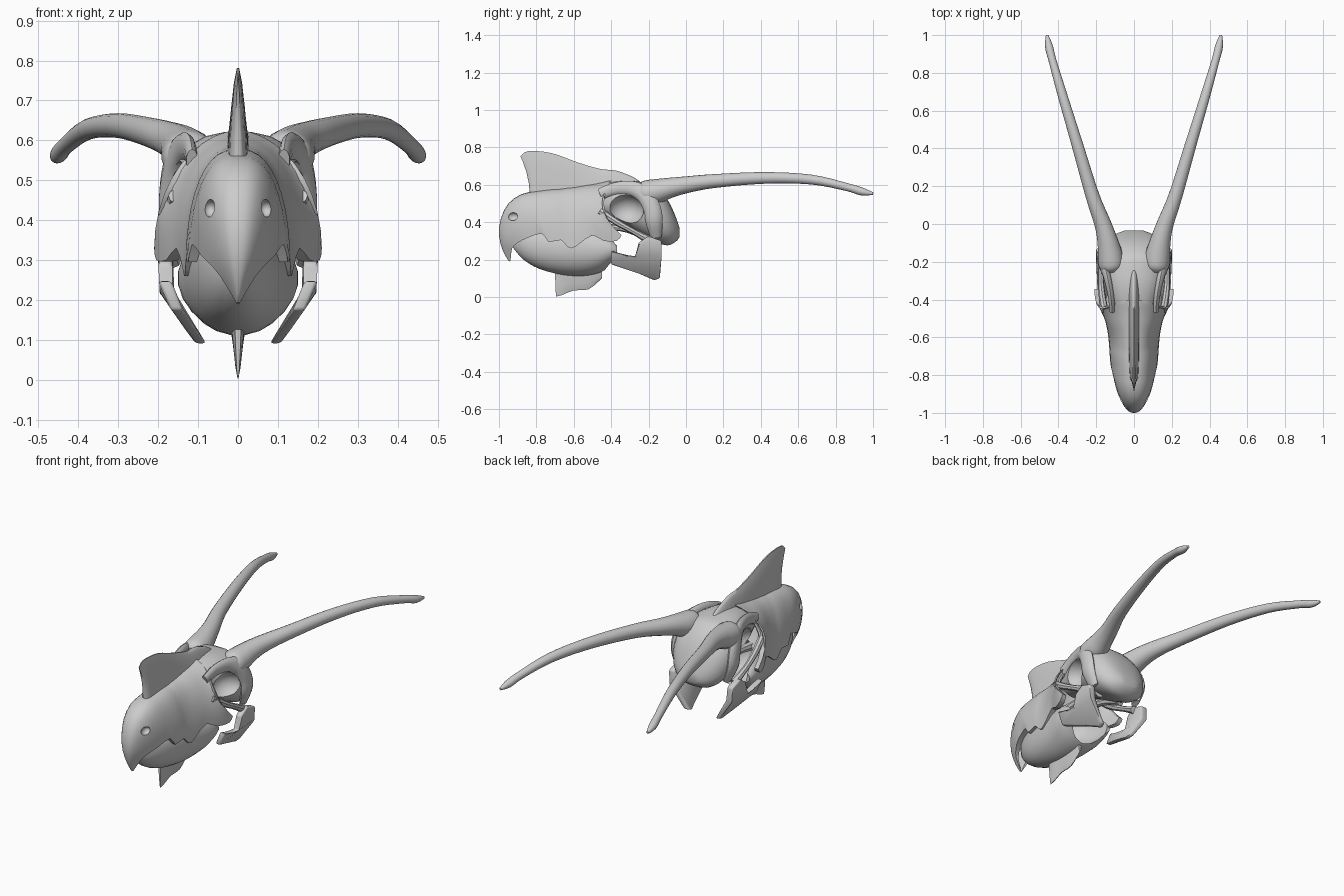
import bpy
import bmesh
from math import sin, cos, pi, radians
from mathutils import Vector

if "Cube" in bpy.data.objects:
    bpy.data.objects.remove(bpy.data.objects["Cube"], do_unlink=True)

bone = bpy.data.materials.new("bone_grey")
bone.use_nodes = True
bone.diffuse_color = (.6, .6, .6, 1)
bone.node_tree.nodes["Principled BSDF"].inputs["Base Color"].default_value = (.6, .6, .6, 1)


def spline(points, steps=3):
    """Smooth curve through tuples of any length."""
    result = []
    last = len(points) - 1
    for i in range(last):
        group = list(zip(points[max(i - 1, 0)], points[i], points[i + 1], points[min(i + 2, last)]))
        for s in range(steps):
            t = s / steps
            result.append([b + t * (c - a) / 2 + t * t * (a - 2.5 * b + 2 * c - d / 2)
                           + t ** 3 * (1.5 * (b - c) + (d - a) / 2) for a, b, c, d in group])
    return result + [list(points[last])]


def activate(obj):
    bpy.ops.object.select_all(action='DESELECT')
    obj.select_set(True)
    bpy.context.view_layer.objects.active = obj


def finish(bm, name, mirror=False, angle=42):
    bmesh.ops.recalc_face_normals(bm, faces=bm.faces)
    mesh = bpy.data.meshes.new(name)
    bm.to_mesh(mesh)
    bm.free()
    mesh.materials.append(bone)
    obj = bpy.data.objects.new(name, mesh)
    bpy.context.collection.objects.link(obj)
    activate(obj)
    if mirror:
        obj.modifiers.new("Mirror", 'MIRROR').use_axis = (True, False, False)
        bpy.ops.object.modifier_apply(modifier="Mirror")
    bpy.ops.object.shade_smooth_by_angle(angle=radians(angle))
    return obj


def loft(rings, name, mirror=False, angle=42):
    """Skin closed rings and close both ends with strips of quads."""
    bm = bmesh.new()
    rows = [[bm.verts.new(p) for p in ring] for ring in rings]
    n = len(rows[0])
    for low, high in zip(rows, rows[1:]):
        for i in range(n):
            j = (i + 1) % n
            bm.faces.new((low[i], low[j], high[j], high[i]))
    for row in (rows[0], rows[-1]):
        for i in range(n // 2 - 1):
            bm.faces.new((row[i], row[i + 1], row[n - 2 - i], row[n - 1 - i]))
    return finish(bm, name, mirror, angle)


def power(value, exponent):
    return abs(value) ** exponent * (1 if value > 0 else -1)


def hull(stations, name, sides=24, square=.85):
    """Rounded body from (y, top, bottom, half width)."""
    rings = []
    for y, top, bottom, width in spline(stations):
        ring = []
        for i in range(sides):
            a = 2 * pi * (i + .5) / sides
            ring.append((width * power(cos(a), square), y,
                         (top + bottom) / 2 + (top - bottom) / 2 * power(sin(a), square)))
        rings.append(ring)
    return loft(rings, name)


def tube(points, name, sides=14, steps=4, flat=1):
    """Mirrored pair of tapering rods through (x, y, z, radius)."""
    path = spline(points, steps)
    rings = []
    for i, (x, y, z, radius) in enumerate(path):
        before, after = path[max(i - 1, 0)], path[min(i + 1, len(path) - 1)]
        tangent = (Vector(after[:3]) - Vector(before[:3])).normalized()
        side = tangent.cross(Vector((1, 0, 0))).normalized()
        out = side.cross(tangent)
        rings.append([Vector((x, y, z)) + radius * (cos(a) * side + flat * sin(a) * out)
                      for a in (2 * pi * k / sides for k in range(sides))])
    return loft(rings, name, mirror=True)


def fin(stations, name):
    """Thin blade from (root y, root z, edge y, edge z, half thickness)."""
    rings = []
    for ry, rz, ey, ez, width in spline(stations):
        half = [(width * k, ry + (ey - ry) * f * f, rz + (ez - rz) * f)
                for f, k in ((0, 1), (.3, .85), (.6, .62), (.85, .4), (1, .12))]
        rings.append(half + [(-x, y, z) for x, y, z in reversed(half)])
    return loft(rings, name, angle=60)


def carve(target, centre, size):
    """Scoop an ellipsoid, or a mirrored pair when off centre, out of a part."""
    bm = bmesh.new()
    bmesh.ops.create_uvsphere(bm, u_segments=20, v_segments=12, radius=1)
    for v in bm.verts:
        v.co = Vector(centre) + Vector([a * b for a, b in zip(v.co, size)])
    cutter = finish(bm, "scoop", mirror=centre[0] > 0)
    cutter.hide_render = True
    cut = target.modifiers.new("Scoop", 'BOOLEAN')
    cut.operation, cut.object = 'DIFFERENCE', cutter
    activate(target)
    bpy.ops.object.modifier_apply(modifier="Scoop")
    bpy.ops.object.shade_smooth_by_angle(angle=radians(42))
    bpy.data.objects.remove(cutter, do_unlink=True)


# Upper beak: ridge line, toothed lower edge and half width
ridge = [(-.95, .195), (-.98, .25), (-1, .33), (-.99, .42), (-.95, .5), (-.88, .55),
         (-.8, .567), (-.72, .577), (-.67, .58), (-.64, .585), (-.59, .59), (-.53, .6),
         (-.47, .61), (-.42, .622), (-.4, .625)]
edge = [(-.94, .19), (-.935, .22), (-.93, .26), (-.9, .29), (-.85, .315), (-.77, .34),
        (-.735, .295), (-.67, .305), (-.64, .275), (-.61, .26), (-.57, .285), (-.5, .33),
        (-.44, .3), (-.37, .3), (-.345, .33)]
widths = [.003, .02, .045, .07, .095, .115, .125, .13, .132, .135, .14, .155, .18, .205, .21]
stations = spline([r + e + (w,) for r, e, w in zip(ridge, edge, widths)], 2)
rings = []
for i, (ry, rz, ey, ez, width) in enumerate(stations):
    t = i / (len(stations) - 1)
    bow = .075 * t ** 8
    # the section turns from round to tent shaped toward the rear
    bulge = .78 + .3 * t ** 4

    def arch(scale, drop):
        arc = []
        for k in range(-10, 11):
            a = k * pi / 20
            f = drop + (1 - drop) * (1 - cos(a))
            arc.append((scale * width * power(sin(a), bulge) if k else 0,
                        ry + (ey - ry) * f - bow * sin(pi * f), rz + (ez - rz) * f))
        return arc
    rings.append(arch(1, 0) + arch(.55 + .33 * t, .12 - .06 * t)[::-1])
upper_beak = loft(rings, "upper_beak")

# Nostrils
carve(upper_beak, (.07, -.925, .43), (.02, .03, .022))

# Lower beak, hollow at the back
lower_beak = hull([(-.93, .33, .27, .008), (-.87, .37, .2, .06), (-.78, .39, .148, .097),
                   (-.66, .4, .118, .12), (-.55, .4, .112, .135), (-.46, .38, .13, .15),
                   (-.4, .34, .17, .15), (-.37, .3, .2, .14)], "lower_beak", square=.95)
carve(lower_beak, (0, -.38, .28), (.125, .22, .14))

# Crest and chin spike
fin([(-.835, .54, -.885, .752, .008), (-.81, .54, -.845, .78, .022), (-.7, .56, -.72, .77, .027),
     (-.58, .57, -.58, .72, .028), (-.46, .58, -.46, .685, .03), (-.36, .59, -.37, .675, .03),
     (-.27, .58, -.27, .635, .025), (-.22, .57, -.23, .6, .01)], "crest")
fin([(-.7, .15, -.695, .003, .008), (-.66, .15, -.665, .01, .016), (-.6, .14, -.6, .035, .018),
     (-.52, .14, -.52, .042, .018), (-.45, .15, -.45, .1, .012)], "chin_spike")

# Cranium with hollow eye sockets
cranium = hull([(-.5, .585, .45, .09), (-.42, .61, .42, .12), (-.33, .622, .38, .152),
                (-.25, .618, .335, .17), (-.17, .6, .295, .178), (-.1, .525, .275, .15),
                (-.055, .43, .295, .1), (-.035, .37, .32, .05)], "cranium", 20)
carve(cranium, (.17, -.325, .465), (.1, .1, .085))

# Bony frame around the sockets
tube([(.115, -.46, .55, .03), (.122, -.38, .578, .034), (.14, -.29, .58, .04),
      (.162, -.22, .545, .046), (.175, -.18, .47, .046), (.172, -.17, .4, .045),
      (.145, -.16, .32, .03)], "eye_rims", 10, flat=.5)
tube([(.155, -.46, .46, .02), (.17, -.37, .4, .018), (.175, -.28, .35, .016),
      (.165, -.19, .3, .024)], "cheek_bars", 8)
tube([(.05, -.5, .36, .025), (.05, -.35, .37, .018), (.07, -.2, .33, .03)], "palate_bars", 8)

# Swept horns
tube([(.115, -.25, .55, .045), (.12, -.22, .555, .066), (.127, -.16, .565, .066),
      (.14, -.09, .583, .055), (.165, 0, .6, .045), (.22, .15, .62, .037),
      (.3, .42, .637, .031), (.375, .67, .628, .026), (.43, .86, .588, .021),
      (.45, .94, .564, .021), (.46, 1, .553, .007)], "horns", 18)

# Jaw hinges: rounded plates leaning inward toward the bottom
outline = [(-.4, .25), (-.31, .215), (-.265, .21), (-.255, .29), (-.2, .325), (-.13, .3),
           (-.13, .22), (-.14, .1), (-.17, .09), (-.25, .125), (-.4, .175)]
bm = bmesh.new()
sheets = []
for inset in (0, .045):
    sheets.append([bm.verts.new((min(.105 + (z - .09) * .75, .2) - inset * (.5 + z), y, z))
                   for y, z in outline])
    bm.faces.new(sheets[-1])
for i in range(len(outline)):
    j = (i + 1) % len(outline)
    bm.faces.new((sheets[0][i], sheets[0][j], sheets[1][j], sheets[1][i]))
bmesh.ops.bevel(bm, geom=bm.edges[:], offset=.008, segments=2, affect='EDGES', profile=.5)
finish(bm, "jaw_hinges", mirror=True, angle=60)
